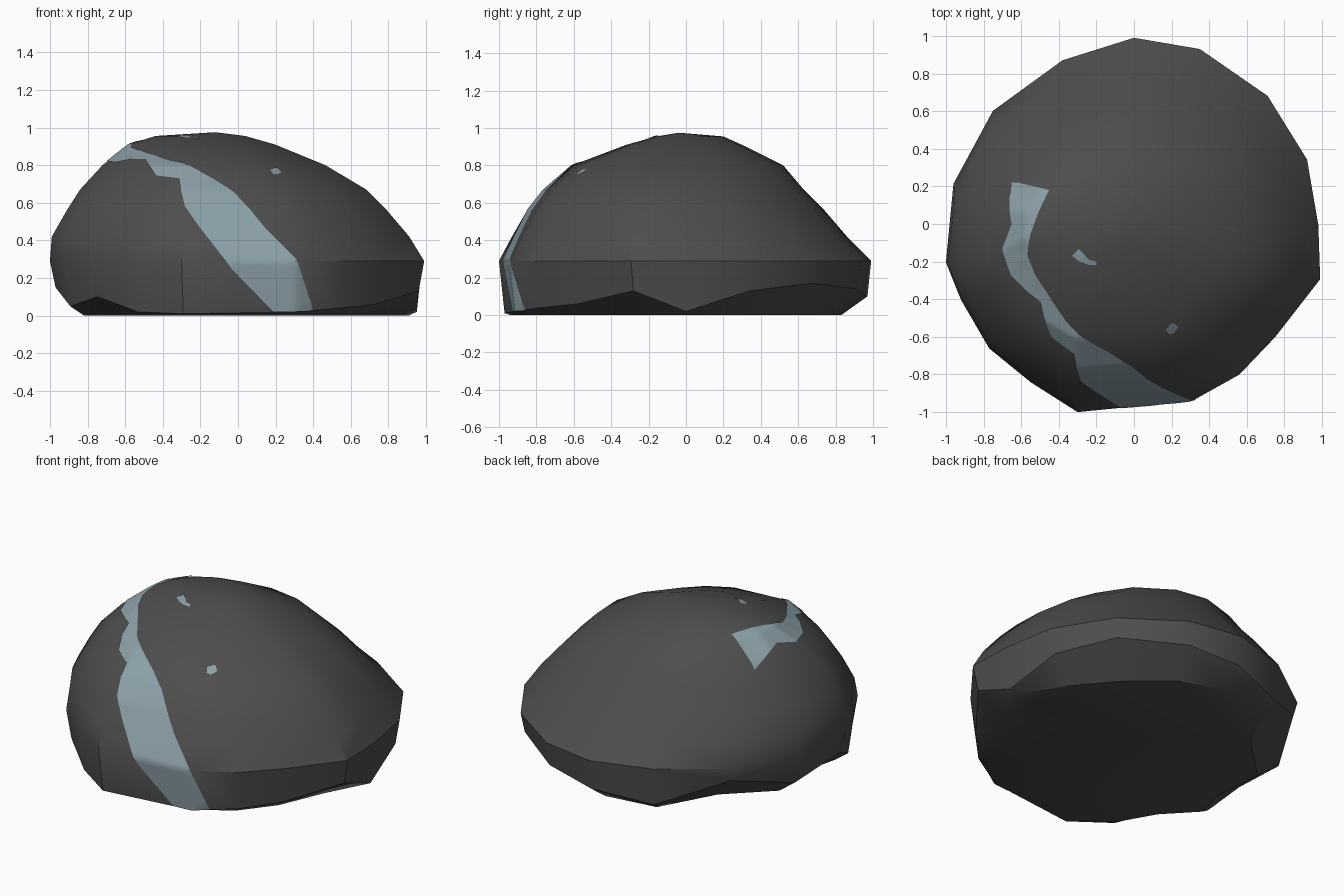
import bpy
import bmesh
from mathutils import Vector
from mathutils.bvhtree import BVHTree

default_cube = bpy.data.objects.get("Cube")
if default_cube:
    bpy.data.objects.remove(default_cube, do_unlink=True)


def make_material(name, colour):
    material = bpy.data.materials.new(name)
    material.use_nodes = True
    material.diffuse_color = (*colour, 1)
    shader = material.node_tree.nodes["Principled BSDF"]
    shader.inputs["Base Color"].default_value = (*colour, 1)
    shader.inputs["Roughness"].default_value = 0.9
    return material


def make_object(name, bm, material, sharp_angle):
    mesh = bpy.data.meshes.new(name)
    bm.to_mesh(mesh)
    mesh.materials.append(material)
    obj = bpy.data.objects.new(name, mesh)
    bpy.context.collection.objects.link(obj)
    bpy.ops.object.select_all(action="DESELECT")
    bpy.context.view_layer.objects.active = obj
    obj.select_set(True)
    bpy.ops.object.shade_smooth_by_angle(angle=sharp_angle)
    return obj


dark_stone = make_material("dark grey stone", (0.075, 0.075, 0.075))
pale_mineral = make_material("pale blue grey mineral", (0.26, 0.35, 0.39))

# Plan outline of the boulder: x, y and the height of its ragged lower rim
outline = [
    (0, 1, .1), (.35, .94, .14), (.71, .69, .17), (.92, .35, .13),
    (.98, 0, .02), (.99, -.29, .13), (.75, -.6, .06), (.56, -.8, .04),
    (.31, -.94, .02), (-.3, -1, .01), (-.55, -.84, .02), (-.77, -.66, .1),
    (-.92, -.4, .05), (-1, -.2, .15), (-.96, .22, .1), (-.75, .61, .2),
    (-.38, .88, .05)]

# Upper rings: height, then the x and y limits the outline is fitted into
rings = [
    (.29, -1, 1, -1, .99), (.42, -.99, .92, -.93, .86),
    (.56, -.91, .8, -.85, .74), (.67, -.84, .69, -.76, .63),
    (.8, -.72, .47, -.61, .52), (.91, -.58, .2, -.32, .3),
    (.955, -.44, .04, -.16, .2)]
apex_point = (-.12, -.04, .975)


def fit(value, low, high):
    return low + (high - low) * (value + 1) / 2


def build_boulder():
    bm = bmesh.new()
    # Flat underside, drawn further in where the rim is raised
    loops = [[bm.verts.new((x * (.95 - 1.2 * rim), y * (.95 - 1.2 * rim), 0))
              for x, y, rim in outline]]
    # Ragged lower rim
    loops.append([bm.verts.new((x * .97, y * .97, rim))
                  for x, y, rim in outline])
    # Domed body
    for height, left, right, front, back in rings:
        loops.append([bm.verts.new((fit(x, left, right),
                                    fit(y, front, back), height))
                      for x, y, rim in outline])
    count = len(outline)
    for lower, upper in zip(loops, loops[1:]):
        for i in range(count):
            j = (i + 1) % count
            bm.faces.new((lower[i], lower[j], upper[j], upper[i]))
    apex = bm.verts.new(apex_point)
    for i in range(count):
        bm.faces.new((loops[-1][i], loops[-1][(i + 1) % count], apex))
    bm.faces.new(loops[0])
    bmesh.ops.triangulate(bm, faces=bm.faces[:])
    bmesh.ops.recalc_face_normals(bm, faces=bm.faces[:])
    return bm


boulder_mesh = build_boulder()
surface = BVHTree.FromBMesh(boulder_mesh)
make_object("boulder", boulder_mesh, dark_stone, 0.6)

core = Vector((0, 0, .1))


def onto_surface(point):
    # Push a point radially onto the stone, just proud of it
    direction = (point - core).normalized()
    hit = surface.ray_cast(core + direction * 3, -direction)[0]
    return hit + direction * .005


def sample(path, t):
    position = t * (len(path) - 1)
    index = min(int(position), len(path) - 2)
    return Vector(path[index]).lerp(Vector(path[index + 1]), position - index)


def make_patch(name, left_edge, right_edge, steps, columns):
    # A thin skin spanning two edge lines, wrapped over the stone
    bm = bmesh.new()
    grid = []
    for i in range(steps + 1):
        a = sample(left_edge, i / steps)
        b = sample(right_edge, i / steps)
        grid.append([bm.verts.new(onto_surface(a.lerp(b, j / columns)))
                     for j in range(columns + 1)])
    for row, following in zip(grid, grid[1:]):
        for j in range(columns):
            bm.faces.new((row[j], following[j],
                          following[j + 1], row[j + 1]))
    bmesh.ops.recalc_face_normals(bm, faces=bm.faces[:])
    middle = bm.faces[:][0]
    middle.normal_update()
    if middle.normal.dot(middle.calc_center_median() - core) < 0:
        bmesh.ops.reverse_faces(bm, faces=bm.faces[:])
    return make_object(name, bm, pale_mineral, 1.0)


# Mineral vein running from the shoulder down the front
vein_left = [
    (-.69, .24, .8), (-.65, 0, .85), (-.69, -.13, .81), (-.65, -.27, .81),
    (-.5, -.42, .84), (-.42, -.58, .72), (-.3, -.66, .7), (-.27, -.8, .56),
    (-.2, -.85, .46), (-.03, -.94, .24), (.19, -.94, .02)]
vein_right = [
    (-.45, .18, .92), (-.54, -.05, .91), (-.57, -.17, .9), (-.53, -.26, .88),
    (-.45, -.39, .86), (-.36, -.51, .82), (-.13, -.69, .73),
    (-.02, -.76, .66), (.15, -.87, .46), (.31, -.94, .3), (.42, -.9, .02)]
make_patch("mineral_vein", vein_left, vein_right, 100, 12)

# Two small flecks on the top
make_patch("upper_fleck",
           [(-.33, -.17, .95), (-.29, -.2, .95), (-.24, -.22, .95), (-.2, -.22, .95)],
           [(-.29, -.13, .95), (-.27, -.15, .95), (-.24, -.19, .95), (-.2, -.2, .95)],
           9, 3)
make_patch("front_fleck",
           [(.2, -.53, .79), (.17, -.56, .78), (.19, -.6, .77)],
           [(.21, -.53, .79), (.24, -.56, .78), (.22, -.6, .77)], 8, 4)
